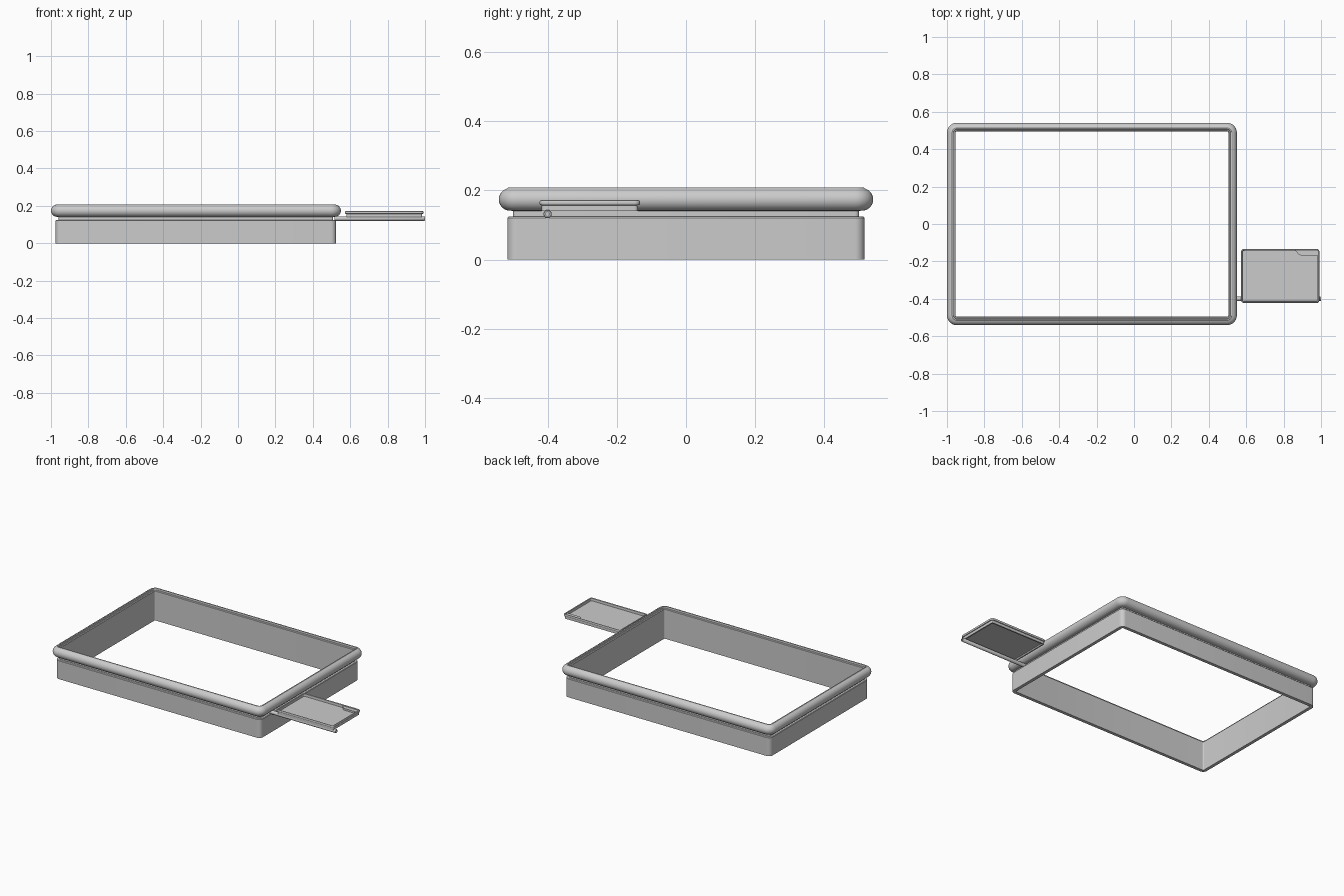
import bpy, bmesh
from math import sin, cos, pi, radians

if "Cube" in bpy.data.objects:
    bpy.data.objects.remove(bpy.data.objects["Cube"])


def finish(name, bm):
    bmesh.ops.recalc_face_normals(bm, faces=bm.faces[:])
    me = bpy.data.meshes.new(name)
    bm.to_mesh(me)
    bm.free()
    ob = bpy.data.objects.new(name, me)
    bpy.context.collection.objects.link(ob)
    bpy.ops.object.select_all(action='DESELECT')
    ob.select_set(True)
    bpy.context.view_layer.objects.active = ob
    bpy.ops.object.shade_smooth_by_angle(angle=radians(35))
    return ob


def round_rect(cx, cy, hx, hy, r, seg=8):
    pts = []
    for k, (sx, sy) in enumerate([(1, 1), (-1, 1), (-1, -1), (1, -1)]):
        for i in range(seg + 1):
            a = (k + i / seg) * pi / 2
            pts.append((cx + sx * (hx - r) + r * cos(a), cy + sy * (hy - r) + r * sin(a)))
    return pts


def bridge(bm, loops, closed):
    n = len(loops[0])
    for j in range(len(loops) if closed else len(loops) - 1):
        a, b = loops[j], loops[(j + 1) % len(loops)]
        for i in range(n):
            bm.faces.new((a[i], a[(i + 1) % n], b[(i + 1) % n], b[i]))


def sweep(name, cx, cy, hx, hy, r, profile, closed=True):
    """Sweep (offset, z) profile around a rounded rectangle."""
    bm = bmesh.new()
    loops = [[bm.verts.new((x, y, z)) for x, y in
              round_rect(cx, cy, hx + d, hy + d, max(r + d, 0.001))] for d, z in profile]
    bridge(bm, loops, closed)
    if not closed:
        bm.faces.new(loops[0])
        bm.faces.new(loops[-1])
    return finish(name, bm)


# Main frame: skirt, groove, bulging rim and stepped inner lip
bulge = [(-0.009 + 0.034 * cos(a), 0.174 + 0.033 * sin(a))
         for a in [radians(-75 + 150 * i / 16) for i in range(17)]]
profile = [(-0.021, 0), (0, 0), (0, 0.121), (-0.003, 0.124), (-0.016, 0.124),
           (-0.016, 0.141)] + bulge + [(-0.002, 0.208), (-0.009, 0.208),
           (-0.011, 0.198), (-0.017, 0.198), (-0.021, 0.194)]
sweep("pool_frame", -0.225, 0, 0.75, 0.516, 0.028, profile)

# Side tray: recessed underside, rounded lip and floor
tray = [(-0.015, 0.149), (-0.015, 0.140), (-0.006, 0.140), (-0.006, 0.157),
        (-0.002, 0.158), (0, 0.161), (0, 0.168), (-0.002, 0.171), (-0.005, 0.172),
        (-0.009, 0.170), (-0.010, 0.154)]
sweep("side_tray", 0.782, -0.278, 0.209, 0.145, 0.016, tray, False)

# Raised block in the back outer corner of the tray
bm = bmesh.new()
f = bm.faces.new([bm.verts.new((x, y, 0.153)) for x, y in
                  [(0.852, -0.139), (0.868, -0.146), (0.880, -0.163), (0.892, -0.168),
                   (0.983, -0.168), (0.983, -0.139)]])
ext = bmesh.ops.extrude_face_region(bm, geom=[f])["geom"]
bmesh.ops.translate(bm, vec=(0, 0, 0.013), verts=[v for v in ext if isinstance(v, bmesh.types.BMVert)])
finish("tray_corner_block", bm)

# Hollow support tube carrying the tray
bm = bmesh.new()
loops = [[bm.verts.new((x, -0.4 + r * cos(2 * pi * i / 24), 0.132 + r * sin(2 * pi * i / 24)))
          for i in range(24)]
         for x, r in [(0.515, 0.006), (0.515, 0.012), (0.997, 0.012), (1.0, 0.010), (1.0, 0.006)]]
bridge(bm, loops, True)
finish("support_tube", bm)
